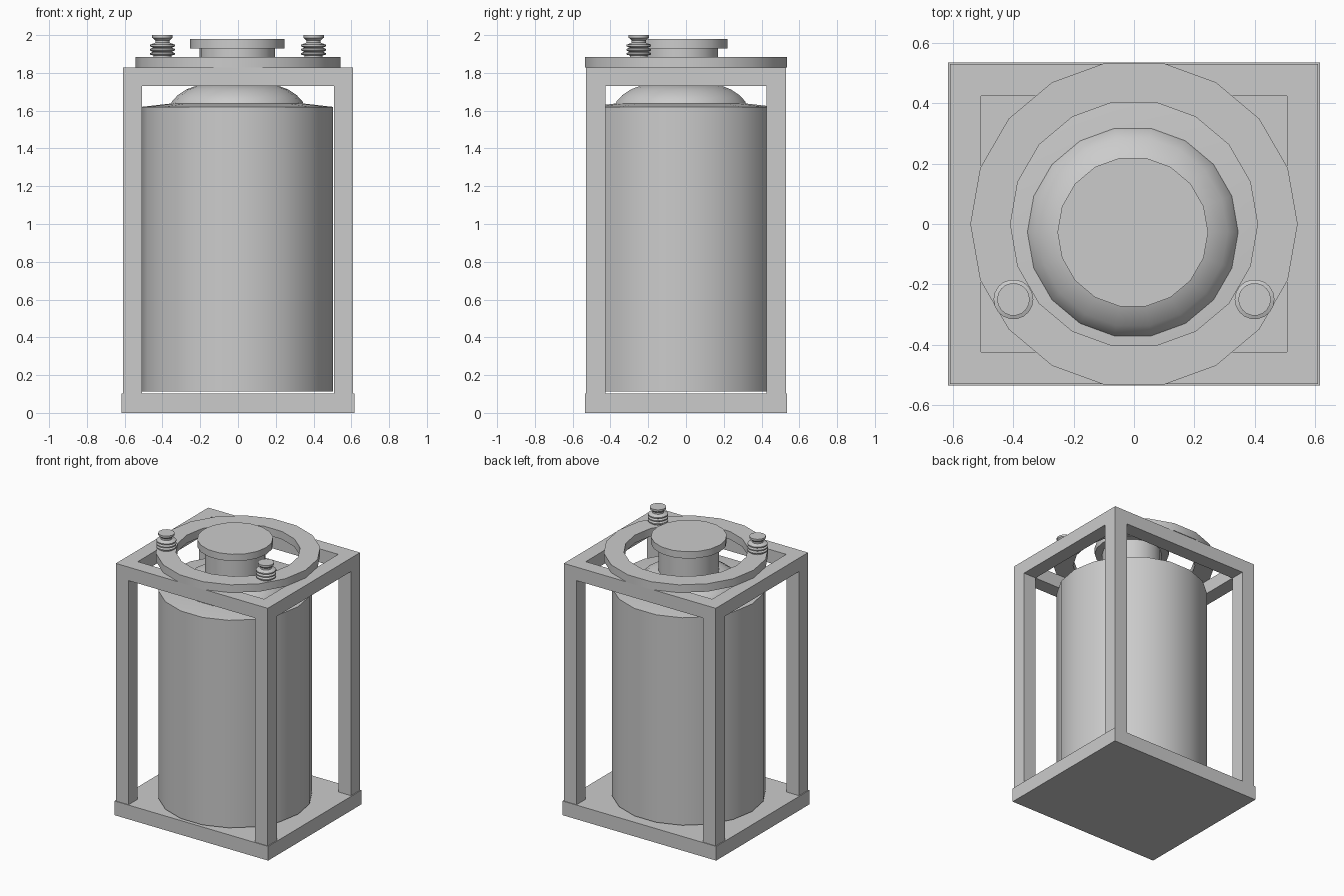
import bpy, bmesh, math

if "Cube" in bpy.data.objects:
    bpy.data.objects.remove(bpy.data.objects["Cube"])

SIDES = 18


def make_object(name, bm, smooth=True):
    bmesh.ops.recalc_face_normals(bm, faces=bm.faces)
    mesh = bpy.data.meshes.new(name)
    bm.to_mesh(mesh)
    bm.free()
    ob = bpy.data.objects.new(name, mesh)
    bpy.context.collection.objects.link(ob)
    if smooth:
        bpy.ops.object.select_all(action='DESELECT')
        ob.select_set(True)
        bpy.context.view_layer.objects.active = ob
        bpy.ops.object.shade_smooth_by_angle(angle=math.radians(30))
    return ob


def box(name, x0, x1, y0, y1, z0, z1):
    bm = bmesh.new()
    bmesh.ops.create_cube(bm, size=1)
    for v in bm.verts:
        v.co = ((x0 + x1) / 2 + v.co.x * (x1 - x0),
                (y0 + y1) / 2 + v.co.y * (y1 - y0),
                (z0 + z1) / 2 + v.co.z * (z1 - z0))
    return make_object(name, bm, smooth=False)


def lathe(name, profile, centre=(0, 0), closed=False):
    """Turn a (radius, z) profile about z; open profiles get flat end caps."""
    bm = bmesh.new()
    rings = []
    for r, z in profile:
        rings.append([bm.verts.new((centre[0] + r * math.cos(a), centre[1] + r * math.sin(a), z))
                      for a in (2 * math.pi * i / SIDES for i in range(SIDES))])
    pairs = list(zip(rings, rings[1:]))
    if closed:
        pairs.append((rings[-1], rings[0]))
    for lo, hi in pairs:
        for i in range(SIDES):
            j = (i + 1) % SIDES
            bm.faces.new((lo[i], lo[j], hi[j], hi[i]))
    if not closed:
        bm.faces.new(rings[0][::-1])
        bm.faces.new(rings[-1])
    return make_object(name, bm)


# Base plate
box("base_plate", -0.617, 0.617, -0.535, 0.535, 0, 0.103)

# Corner posts and top rails
X, Y, XI, YI = 0.61, 0.53, 0.508, 0.425
for side, sx in (("left", -1), ("right", 1)):
    xs = sorted((sx * XI, sx * X))
    for end, sy in (("front", -1), ("back", 1)):
        ys = sorted((sy * YI, sy * Y))
        box(f"{end}_{side}_post", *xs, *ys, 0.103, 1.73)
    box(f"{side}_top_rail", *xs, -YI, YI, 1.73, 1.828)
for end, sy in (("front", -1), ("back", 1)):
    ys = sorted((sy * YI, sy * Y))
    box(f"{end}_top_rail", -X, X, *ys, 1.73, 1.828)

# Tank, domed lid, neck and cap
TANK = (-0.004, -0.027)
lathe("tank", [(0.507, 0.113), (0.507, 1.62), (0.35, 1.638)], TANK)
lathe("dome", [(0.352, 1.632), (0.345, 1.65), (0.315, 1.682), (0.27, 1.712),
               (0.21, 1.735)], TANK)
lathe("neck", [(0.2, 1.72), (0.2, 1.93)], TANK)
lathe("cap", [(0.25, 1.93), (0.25, 1.98)], TANK)

# Ring resting on the frame
lathe("top_ring", [(0.41, 1.828), (0.543, 1.828), (0.543, 1.885), (0.41, 1.885)], closed=True)

# Ribbed terminals
terminal = [(0.048, 1.88), (0.048, 1.892)]
for z in (1.895, 1.917, 1.939):
    terminal += [(0.066, z + 0.002), (0.066, z + 0.010), (0.05, z + 0.016)]
terminal += [(0.038, 1.96), (0.038, 1.972), (0.054, 1.986), (0.054, 2.0)]
for side, sx in (("left", -1), ("right", 1)):
    lathe(f"{side}_terminal", terminal, (sx * 0.4, -0.25))
